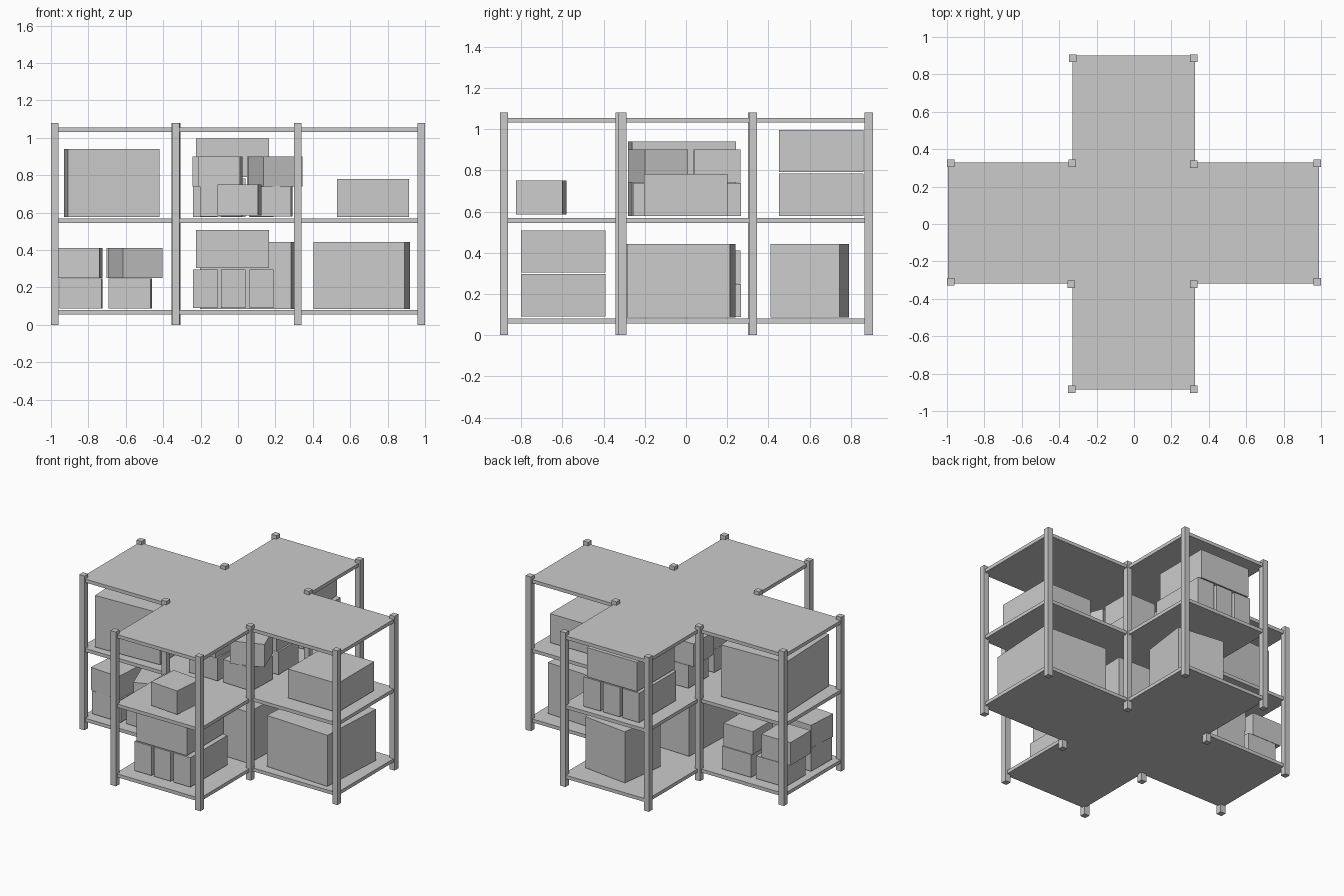
import bpy, bmesh
from math import radians

if "Cube" in bpy.data.objects:
    bpy.data.objects.remove(bpy.data.objects["Cube"])


def prism(name, outline, z0, z1):
    """Extrude a flat outline from z0 up to z1."""
    bm = bmesh.new()
    face = bm.faces.new([bm.verts.new((x, y, z0)) for x, y in outline])
    top = bmesh.ops.extrude_face_region(bm, geom=[face])["geom"]
    bmesh.ops.translate(bm, vec=(0, 0, z1 - z0),
                        verts=[v for v in top if isinstance(v, bmesh.types.BMVert)])
    bmesh.ops.recalc_face_normals(bm, faces=bm.faces)
    mesh = bpy.data.meshes.new(name)
    bm.to_mesh(mesh)
    bm.free()
    ob = bpy.data.objects.new(name, mesh)
    bpy.context.collection.objects.link(ob)
    return ob


def box(name, x, y, z0, w, d, h, rot=0):
    """Box centred on x, y, standing on z0, turned about z."""
    outline = [(-w / 2, -d / 2), (w / 2, -d / 2), (w / 2, d / 2), (-w / 2, d / 2)]
    ob = prism(name, outline, 0, h)
    ob.location = (x, y, z0)
    ob.rotation_euler.z = radians(rot)
    return ob


# Cross-shaped shelves
L, R, F, B = -0.995, 0.99, -0.885, 0.9      # arm ends
l, r, f, b = -0.33, 0.325, -0.318, 0.33     # arm sides
cross = [(l, F), (r, F), (r, f), (R, f), (R, b), (r, b),
         (r, B), (l, B), (l, b), (L, b), (L, f), (l, f)]
for label, z in (("bottom", 0.056), ("middle", 0.545), ("top", 1.031)):
    prism(label + "_shelf", cross, z, z + 0.024)

# Posts at every corner of the cross
posts = [(-0.98, 0.325), (-0.98, -0.308), (0.98, 0.325), (0.98, -0.308),
         (-0.33, 0.325), (0.32, 0.32), (-0.335, -0.322), (0.32, -0.322),
         (-0.328, 0.887), (0.32, 0.887), (-0.334, -0.883), (0.32, -0.883)]
for x, y in posts:
    box("post", x, y, 0, 0.04, 0.04, 1.08)

LOW, HIGH = 0.085, 0.578

# Single cartons
box("right_large_carton", 0.662, -0.022, LOW, 0.487, 0.5, 0.358, -3.2)
box("centre_large_carton", 0.05, -0.03, LOW, 0.487, 0.5, 0.358, -2)
box("left_large_carton", -0.675, -0.02, HIGH, 0.49, 0.505, 0.362, 2.2)
box("right_flat_carton", 0.722, -0.002, HIGH, 0.385, 0.405, 0.203)
box("front_small_carton", 0.008, -0.703, 0.585, 0.217, 0.227, 0.165, -5)
box("back_square_carton", 0.068, 0.60, LOW, 0.34, 0.338, 0.358, -7.5)

# Three narrow cartons carrying a long one
for side, y, z in (("front", -0.595, 0.09), ("back", 0.656, HIGH)):
    for x in (-0.175, -0.026, 0.126):
        box(side + "_narrow_carton", x, y, z, 0.13, 0.41, 0.206)
    box(side + "_long_carton", -0.03, y, z + 0.213, 0.39, 0.41, 0.205)

# Two-by-two piles of small cartons, two layers high: x, y, layer, turn
pile = [(-0.09, -0.14, 0, -1), (0.175, -0.14, 0, -2),
        (-0.09, 0.15, 0, 0), (0.17, 0.155, 0, 0),
        (-0.095, -0.145, 1, -4), (0.2, -0.135, 1, 21),
        (-0.13, 0.15, 1, 0), (0.16, 0.152, 1, 0)]
for side, dx, z in (("left", -0.75, LOW + 0.003), ("centre", 0, HIGH + 0.001)):
    for x, y, layer, rot in pile:
        box(side + "_pile_carton", x + dx, y, z + layer * 0.162,
            0.225, 0.225, 0.16, rot)
